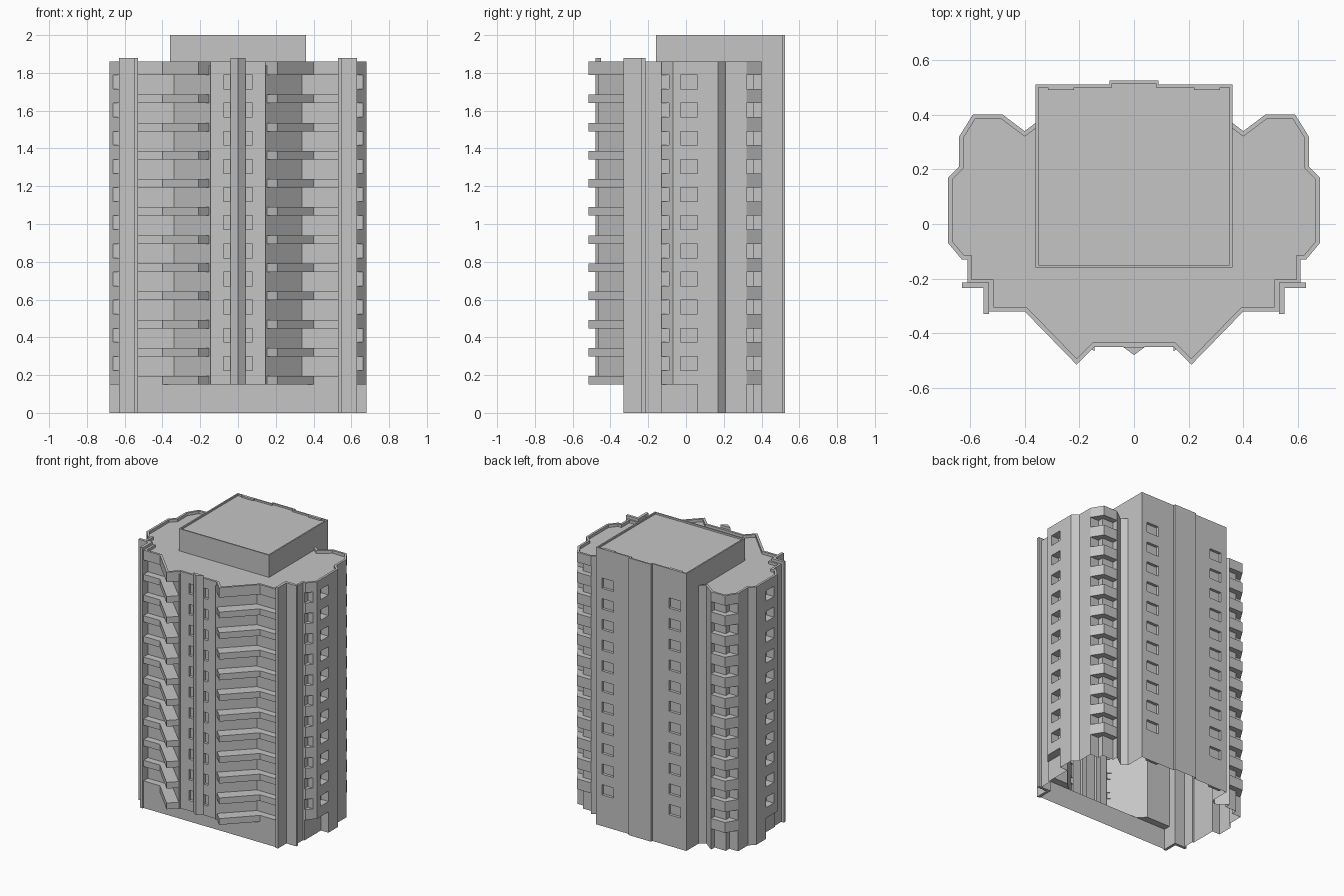
import bpy, bmesh

cube = bpy.data.objects.get("Cube")
if cube:
    bpy.data.objects.remove(cube)

# One concrete colour
GREY = (0.56, 0.56, 0.56, 1)
concrete = bpy.data.materials.new("concrete_grey")
concrete.use_nodes = True
concrete.diffuse_color = GREY
bsdf = concrete.node_tree.nodes["Principled BSDF"]
bsdf.inputs["Base Color"].default_value = GREY
bsdf.inputs["Roughness"].default_value = 0.9

# Main levels
BASE, ROOF, RIM, PILLAR, TOP = 0.15, 1.84, 1.86, 1.88, 2.0
FLOORS, STEP = 11, 0.149
LINTEL = BASE + FLOORS * STEP


def finish(name, bm, thickness=0):
    """Turn a half mesh into a mirrored object."""
    mesh = bpy.data.meshes.new(name)
    bm.to_mesh(mesh)
    bm.free()
    mesh.materials.append(concrete)
    obj = bpy.data.objects.new(name, mesh)
    bpy.context.collection.objects.link(obj)
    mirror = obj.modifiers.new("mirror", 'MIRROR')
    mirror.merge_threshold = 0.0005
    if thickness:
        solid = obj.modifiers.new("thickness", 'SOLIDIFY')
        solid.thickness = thickness
        solid.offset = -1
        solid.use_even_offset = True
    return obj


def wall(name, path, z0, z1, thickness=0):
    """Vertical sheet along a plan path."""
    bm = bmesh.new()
    low = [bm.verts.new((x, y, z0)) for x, y in path]
    high = [bm.verts.new((x, y, z1)) for x, y in path]
    for i in range(len(path) - 1):
        bm.faces.new((low[i], low[i + 1], high[i + 1], high[i]))
    return finish(name, bm, thickness)


def sheet(name, plan, z, up=True):
    """Horizontal polygon."""
    bm = bmesh.new()
    face = bm.faces.new([bm.verts.new((x, y, z)) for x, y in plan])
    face.normal_update()
    if (face.normal.z > 0) != up:
        face.normal_flip()
    return finish(name, bm)


def prisms(name, plan, spans):
    """Stack of solid prisms sharing one plan."""
    bm = bmesh.new()
    for z0, z1 in spans:
        face = bm.faces.new([bm.verts.new((x, y, z0)) for x, y in plan])
        new = bmesh.ops.extrude_face_region(bm, geom=[face], use_keep_orig=True)["geom"]
        verts = [v for v in new if isinstance(v, bmesh.types.BMVert)]
        bmesh.ops.translate(bm, verts=verts, vec=(0, 0, z1 - z0))
    bmesh.ops.recalc_face_normals(bm, faces=bm.faces)
    return finish(name, bm)


def storeys(height, top=ROOF):
    """Parapet spans for each floor plus the top lintel."""
    spans = [(BASE + i * STEP, BASE + i * STEP + height) for i in range(FLOORS)]
    return spans + [(LINTEL, top)]


# Plan outlines of the half building, front to back
front_balcony = [(0.145, -0.45), (0.21, -0.515), (0.40, -0.32), (0.53, -0.32)]
front_wall = [(0, -0.45), (0.04, -0.45), (0.04, -0.43), (0.077, -0.43), (0.077, -0.45),
              (0.145, -0.45), (0.145, -0.465), (0.34, -0.27), (0.53, -0.27)]
corner_balcony = [(0.61, -0.13), (0.63, -0.13), (0.68, -0.07), (0.68, 0.06)]
rear_balcony = [(0.64, 0.32), (0.59, 0.40), (0.48, 0.40)]
rear_inner = [(0.57, 0.32), (0.57, 0.36), (0.48, 0.36)]
wing_side = [(0.68, 0.06), (0.68, 0.17), (0.64, 0.21)]
notch = [(0.40, 0.34), (0.36, 0.37)]
side_wall = ([(0.53, -0.22), (0.61, -0.22), (0.61, -0.13), (0.62, -0.13), (0.62, 0.06)]
             + wing_side + [rear_balcony[0]] + rear_inner + [rear_balcony[-1]] + notch)
roof_edge = ([(0, -0.45)] + front_balcony + [(0.53, -0.22), (0.61, -0.22)]
             + corner_balcony + wing_side[1:] + rear_balcony + notch)
rear_window = [(0.315, 0.51), (0.315, 0.49), (0.22, 0.49), (0.22, 0.51)]
pilaster = [(0.09, 0.51), (0.09, 0.525), (0, 0.525)]

# Outer shell, open underneath
wall("front_wall", front_wall, BASE, ROOF)
wall("base_front_wall", [(0, -0.32), (0.53, -0.32), (0.53, -0.22)], 0, BASE)
wall("side_wall", side_wall, 0, ROOF)
wall("rear_core_wall", [(0.36, 0.37), (0.36, 0.51)] + rear_window + pilaster, 0, TOP)
sheet("front_soffit", [(0, -0.45), (0.145, -0.45), (0.145, -0.465), (0.29, -0.32),
                       (0, -0.32)], BASE, up=False)

# Stacked balconies and window sills
prisms("front_balconies", front_balcony + [(0.53, -0.27), (0.34, -0.27), (0.145, -0.465)],
       storeys(0.045))
prisms("corner_balconies", corner_balcony + [(0.62, 0.06), (0.62, -0.13)], storeys(0.075))
prisms("corner_balcony_post", [(0.663, -0.09), (0.68, -0.07), (0.68, -0.03),
                               (0.62, -0.03), (0.62, -0.09)], [(BASE, ROOF)])
prisms("rear_balconies", rear_balcony + rear_inner[::-1], storeys(0.075))
prisms("front_window_bands", front_wall[1:5], storeys(0.075))
prisms("rear_window_bands", rear_window, storeys(0.075, TOP) + [(0, BASE)])

# Vertical fin and the pillars at the front corners
prisms("front_fin", [(0, -0.48), (0.04, -0.45), (0, -0.45)], [(BASE, PILLAR)])
prisms("front_pillar", [(0.53, -0.33), (0.55, -0.33), (0.55, -0.235), (0.63, -0.235),
                        (0.63, -0.215), (0.53, -0.215)], [(0, PILLAR)])

# Roof with its rim
sheet("main_roof", roof_edge + [(0, 0.37)], ROOF)
wall("roof_rim", roof_edge, ROOF, RIM, 0.016)

# Rooftop block
block_front = [(0, -0.16), (0.36, -0.16), (0.36, 0.37)]
block_edge = block_front[:2] + [(0.36, 0.51)] + pilaster
wall("rooftop_block_wall", block_front, ROOF, TOP)
sheet("rooftop_block_roof", block_edge, TOP - 0.012)
wall("rooftop_block_rim", block_edge, TOP - 0.012, TOP, 0.01)
